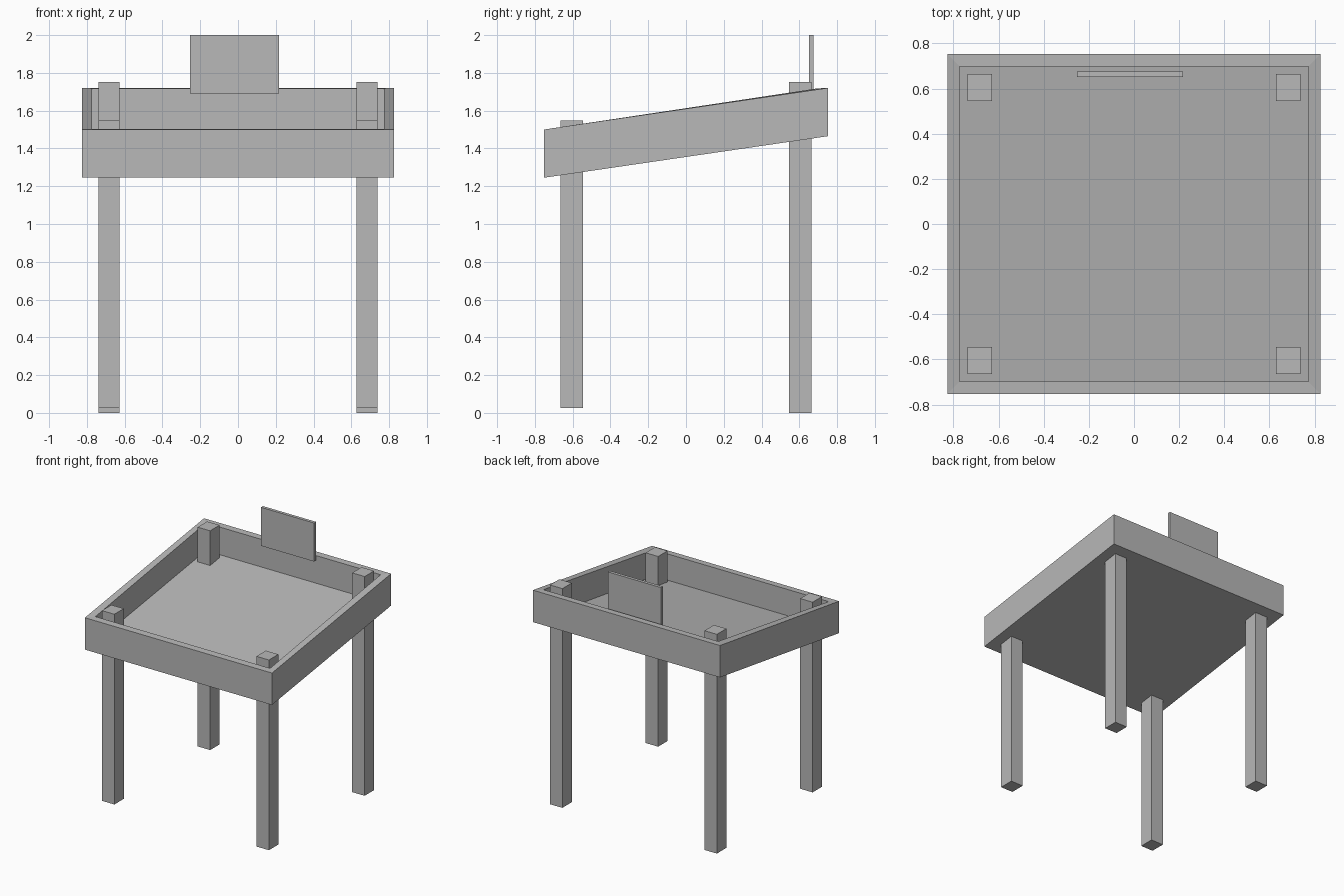
import bpy
import bmesh

default = bpy.data.objects.get("Cube")
if default:
    bpy.data.objects.remove(default, do_unlink=True)

# Single plain material
grey = bpy.data.materials.new("plain_grey")
grey.use_nodes = True
COLOUR = (0.48, 0.48, 0.48, 1)
grey.diffuse_color = COLOUR
grey.node_tree.nodes["Principled BSDF"].inputs["Base Color"].default_value = COLOUR


def finish(bm, name):
    bmesh.ops.recalc_face_normals(bm, faces=bm.faces[:])
    mesh = bpy.data.meshes.new(name)
    bm.to_mesh(mesh)
    bm.free()
    mesh.materials.append(grey)
    obj = bpy.data.objects.new(name, mesh)
    bpy.context.collection.objects.link(obj)
    return obj


def box_mesh(low, high):
    bm = bmesh.new()
    bmesh.ops.create_cube(bm, size=1)
    for v in bm.verts:
        v.co = [(a + b) / 2 + c * (b - a) for a, b, c in zip(low, high, v.co)]
    return bm


# Sloping tray: a box with an inset, sunken top, sheared along its depth
HALF_X, HALF_Y, RIM = 0.827, 0.752, 0.077
BOTTOM, TOP, FLOOR = 1.245, 1.50, 1.285
SLOPE = 0.22 / (2 * HALF_Y)

bm = box_mesh((-HALF_X, -HALF_Y, BOTTOM), (HALF_X, HALF_Y, TOP))
top = max(bm.faces, key=lambda f: f.calc_center_median().z)
bmesh.ops.inset_region(bm, faces=[top], thickness=RIM)
rim_verts = list(top.verts)
sunk = bmesh.ops.extrude_discrete_faces(bm, faces=[top])["faces"][0]
for v in sunk.verts:
    v.co.z = FLOOR
for v in bm.verts:
    v.co.z += SLOPE * (v.co.y + HALF_Y)
# The inner lip tilts a little more steeply than the outer edge
for v in bm.verts:
    if abs(v.co.x) < HALF_X - 0.01 and v not in sunk.verts[:]:
        v.co.z += 0.006 if v.co.y > 0 else -0.005
finish(bm, "sloping_tray")

# Four square legs that poke through the tray
for side, sx in (("right", -1), ("left", 1)):
    for end, sy, foot, head in (("front", -1, 0.027, 1.547), ("back", 1, 0, 1.752)):
        xs = sorted((sx * 0.628, sx * 0.738))
        ys = sorted((sy * 0.545, sy * 0.664))
        finish(box_mesh((xs[0], ys[0], foot), (xs[1], ys[1], head)),
               f"{end}_{side}_leg")

# Thin upright panel at the back
finish(box_mesh((-0.253, 0.651, 1.692), (0.217, 0.676, 2.0)), "back_panel")
